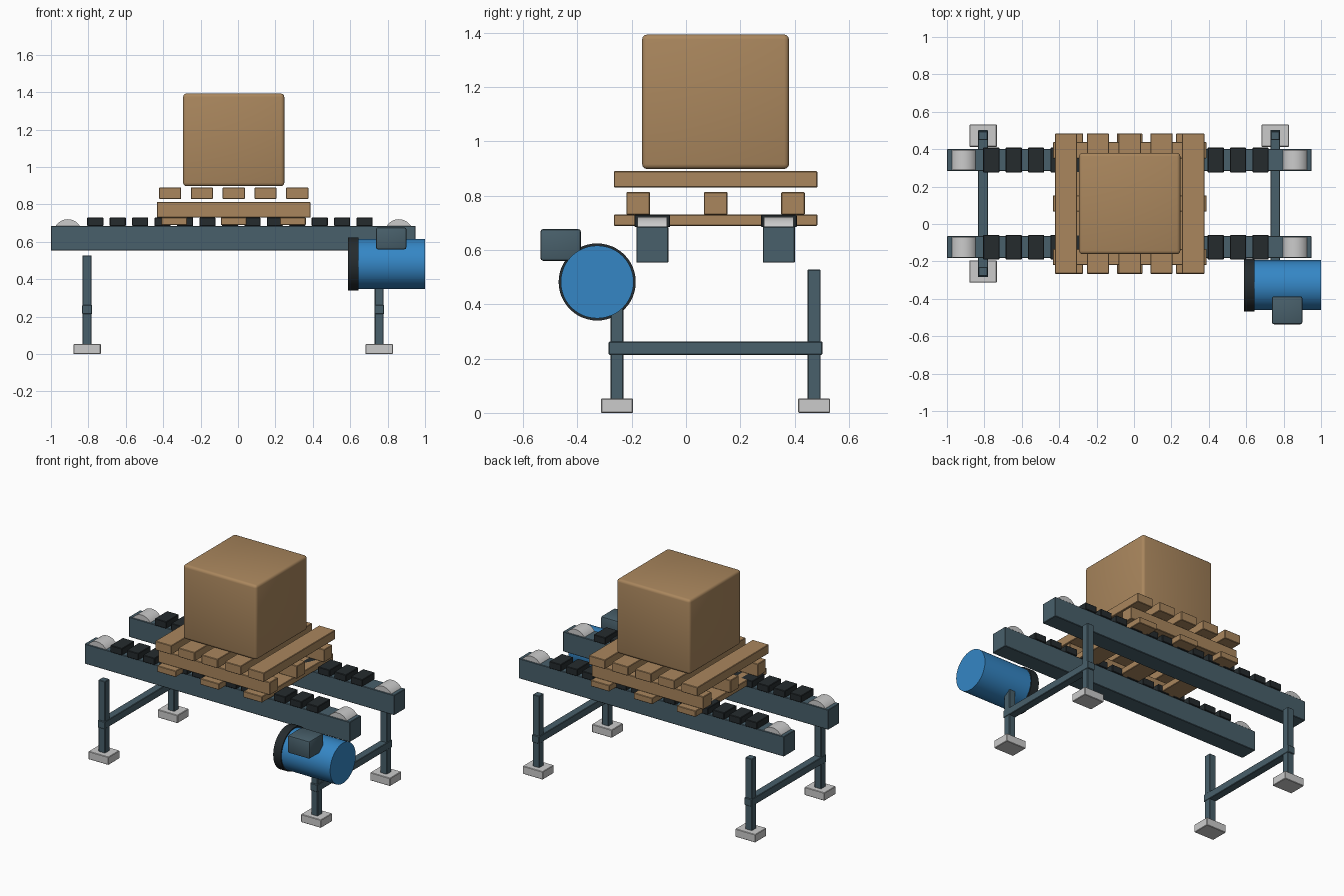
import bpy, bmesh, math
from mathutils import Matrix, Vector

if "Cube" in bpy.data.objects:
    bpy.data.objects.remove(bpy.data.objects["Cube"])


def material(name, rgb):
    m = bpy.data.materials.new(name)
    m.diffuse_color = (*rgb, 1)
    m.use_nodes = True
    m.node_tree.nodes["Principled BSDF"].inputs["Base Color"].default_value = m.diffuse_color
    return m


STEEL = material("painted_steel", (0.065, 0.115, 0.145))
BLACK = material("black_rubber", (0.018, 0.024, 0.027))
BLUE = material("blue_paint", (0.035, 0.24, 0.56))
WOOD = material("wood", (0.40, 0.24, 0.11))
CARD = material("cardboard", (0.40, 0.24, 0.11))


def finish(name, bm, mat, smooth):
    me = bpy.data.meshes.new(name)
    bm.to_mesh(me)
    bm.free()
    ob = bpy.data.objects.new(name, me)
    bpy.context.collection.objects.link(ob)
    if mat:
        me.materials.append(mat)
    if smooth:
        bpy.ops.object.select_all(action='DESELECT')
        ob.select_set(True)
        bpy.context.view_layer.objects.active = ob
        bpy.ops.object.shade_smooth_by_angle(angle=math.radians(35))
    return ob


def box(name, x, y, z, mat=None, bevel=0.003, segments=1):
    """Box from (min, max) extents on each axis, with softened edges."""
    lo, hi = map(Vector, zip(x, y, z))
    bm = bmesh.new()
    bmesh.ops.create_cube(bm, size=1, matrix=Matrix.Translation((lo + hi) / 2)
                          @ Matrix.Diagonal((*(hi - lo), 1)))
    bmesh.ops.bevel(bm, geom=bm.edges[:], offset=bevel, segments=segments,
                    profile=0.5, affect='EDGES')
    return finish(name, bm, mat, segments > 1)


def cylinder(name, axis, centre, radius, length, mat=None, sides=48):
    bm = bmesh.new()
    turn = Matrix.Rotation(math.pi / 2, 4, 'Y' if axis == 'X' else 'X')
    bmesh.ops.create_cone(bm, cap_ends=True, segments=sides, radius1=radius,
                          radius2=radius, depth=length,
                          matrix=Matrix.Translation(centre) @ turn)
    return finish(name, bm, mat, True)


def span(c, w):
    return (c - w / 2, c + w / 2)


MID_X, MID_Y = -0.023, 0.109      # centre of the pallet load

# Two rails, each with end rollers and a row of chain pads
for side, s in (("front", -1), ("back", 1)):
    y = MID_Y + s * 0.233
    box(f"{side}_rail", (-1, 0.95), span(y, 0.118), (0.553, 0.686), STEEL)
    for end, x in (("left", -0.91), ("right", 0.86)):
        cylinder(f"{side}_{end}_roller", 'Y', (x, y, 0.645), 0.076, 0.108)
    for i in range(13):
        box(f"{side}_chain_pad_{i + 1}", span(-0.763 + 0.12 * i, 0.086),
            span(y, 0.132), (0.684, 0.73), BLACK)

# Leg frames: uprights, feet and a cross bar at each end
for end, x in (("left", -0.807), ("right", 0.755)):
    for side, s in (("front", -1), ("back", 1)):
        y = MID_Y + s * 0.363
        box(f"{end}_{side}_leg", span(x, 0.048), span(y, 0.048), (0.03, 0.528), STEEL)
        box(f"{end}_{side}_foot", span(x, 0.147), span(y, 0.118), (0, 0.053))
    box(f"{end}_cross_bar", span(x, 0.053), span(MID_Y, 0.787), (0.214, 0.263), STEEL)

# Drive motor
cylinder("motor_flange", 'X', (0.615, -0.327, 0.482), 0.142, 0.056, BLACK)
cylinder("motor_body", 'X', (0.821, -0.327, 0.482), 0.134, 0.358, BLUE)
box("motor_terminal_box", (0.738, 0.9), (-0.536, -0.387), (0.56, 0.677), STEEL, 0.01, 2)

# Pallet: bottom boards, stringers, deck boards
for i in range(3):
    k = i - 1
    box(f"pallet_bottom_board_{i + 1}", span(MID_X + k * 0.317, 0.137),
        span(MID_Y, 0.75), (0.689, 0.73), WOOD)
    box(f"pallet_stringer_{i + 1}", span(MID_X, 0.822),
        span(MID_Y + k * 0.285, 0.087), (0.729, 0.813), WOOD)
for i in range(5):
    box(f"pallet_deck_board_{i + 1}", span(MID_X + (i - 2) * 0.17, 0.119),
        span(MID_Y, 0.75), (0.83, 0.89), WOOD)

# Carton on the pallet
box("carton", span(MID_X, 0.541), span(MID_Y, 0.541), (0.898, 1.393), CARD, 0.018, 3)
